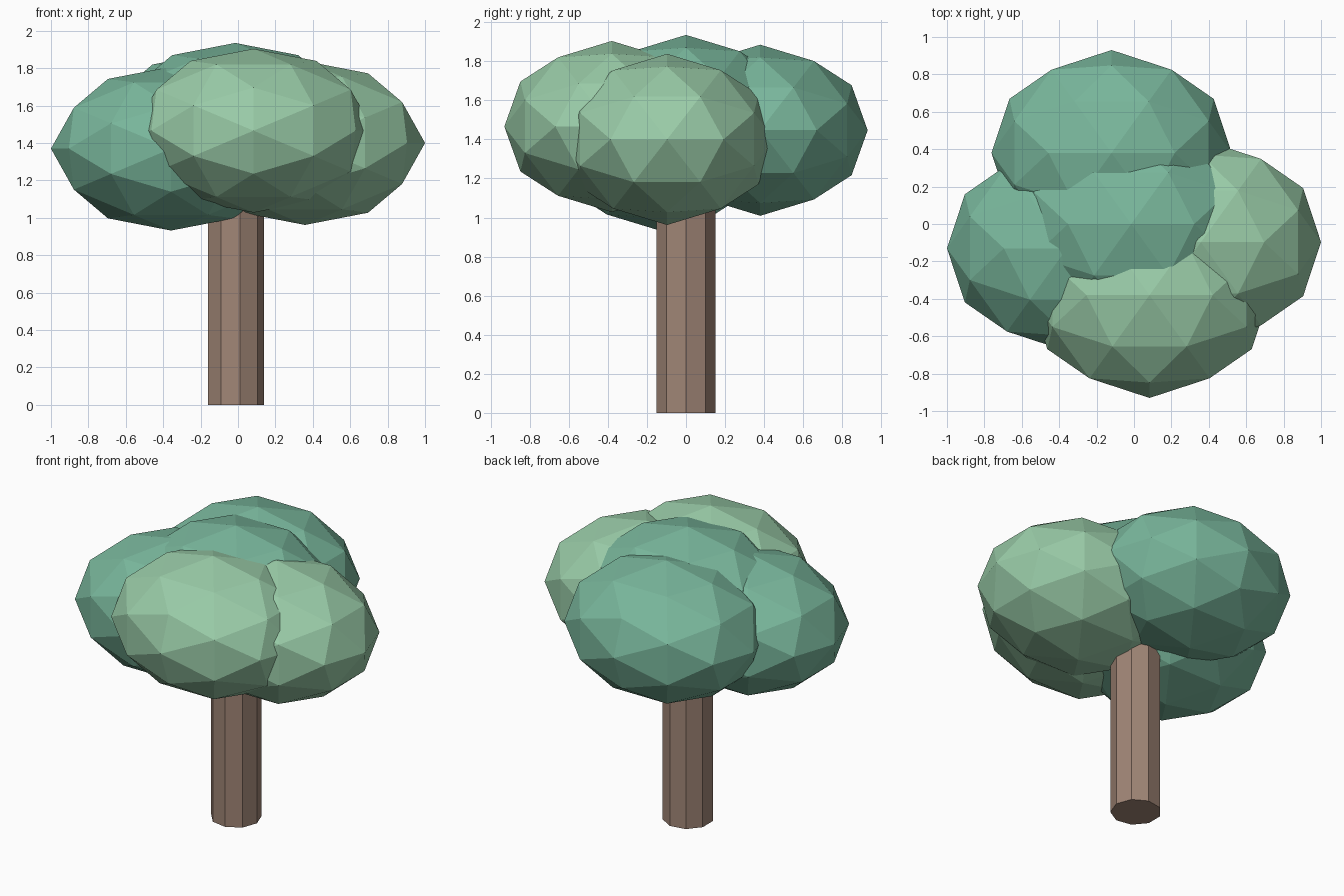
import bpy, bmesh
from math import sin, cos, radians
from itertools import product
from mathutils import Vector

if "Cube" in bpy.data.objects:
    bpy.data.objects.remove(bpy.data.objects["Cube"])


def material(name, rgb):
    m = bpy.data.materials.new(name)
    m.diffuse_color = (*rgb, 1)
    m.use_nodes = True
    m.node_tree.nodes["Principled BSDF"].inputs["Base Color"].default_value = m.diffuse_color
    return m


def hull_object(name, points, location, mat):
    """Flat-faced convex solid around the points."""
    bm = bmesh.new()
    for p in points:
        bm.verts.new(p)
    bmesh.ops.convex_hull(bm, input=bm.verts[:])
    # merge only truly flat areas (the trunk's sides and caps)
    bmesh.ops.dissolve_limit(bm, angle_limit=radians(0.5), verts=bm.verts[:], edges=bm.edges[:])
    bmesh.ops.recalc_face_normals(bm, faces=bm.faces[:])
    mesh = bpy.data.meshes.new(name)
    bm.to_mesh(mesh)
    bm.free()
    mesh.materials.append(mat)
    obj = bpy.data.objects.new(name, mesh)
    obj.location = location
    bpy.context.collection.objects.link(obj)
    return obj


def leaf_ball_points(size):
    """80-face icosphere with its two-fold axes along x, y and z."""
    phi = (1 + 5 ** 0.5) / 2
    seeds = [(phi, 1, 0), (1, 0, 0), (phi * phi, 1, phi)]
    points = set()
    for a, b, c in seeds:
        for p in ((a, b, c), (c, a, b), (b, c, a)):
            for s in product((1, -1), repeat=3):
                v = Vector([q * t for q, t in zip(p, s)]).normalized()
                points.add(tuple(round(q * k, 5) + 0.0 for q, k in zip(v, size)))
    return sorted(points)


bark = material("bark", (0.35, 0.235, 0.18))
light = material("light_leaves", (0.32, 0.60, 0.39))
dark = material("dark_leaves", (0.19, 0.47, 0.33))

# Nine-sided trunk, running up into the crown
R, SIDES, TOP = 0.154, 9, 1.2
ring = [(R * cos(radians(360 * i / SIDES)), R * sin(radians(360 * i / SIDES)), z)
        for i in range(SIDES) for z in (0, TOP)]
hull_object("trunk", ring, (-0.015, 0, 0), bark)

# Crown of five overlapping flattened balls
ball = leaf_ball_points((0.642, 0.55, 0.438))
for name, centre, mat in (
        ("crown_centre", (-0.015, 0, 1.497), dark),
        ("crown_left", (-0.358, -0.13, 1.37), dark),
        ("crown_right", (0.358, -0.097, 1.40), light),
        ("crown_back", (-0.12, 0.38, 1.447), dark),
        ("crown_front", (0.083, -0.38, 1.466), light)):
    hull_object(name, ball, centre, mat)
